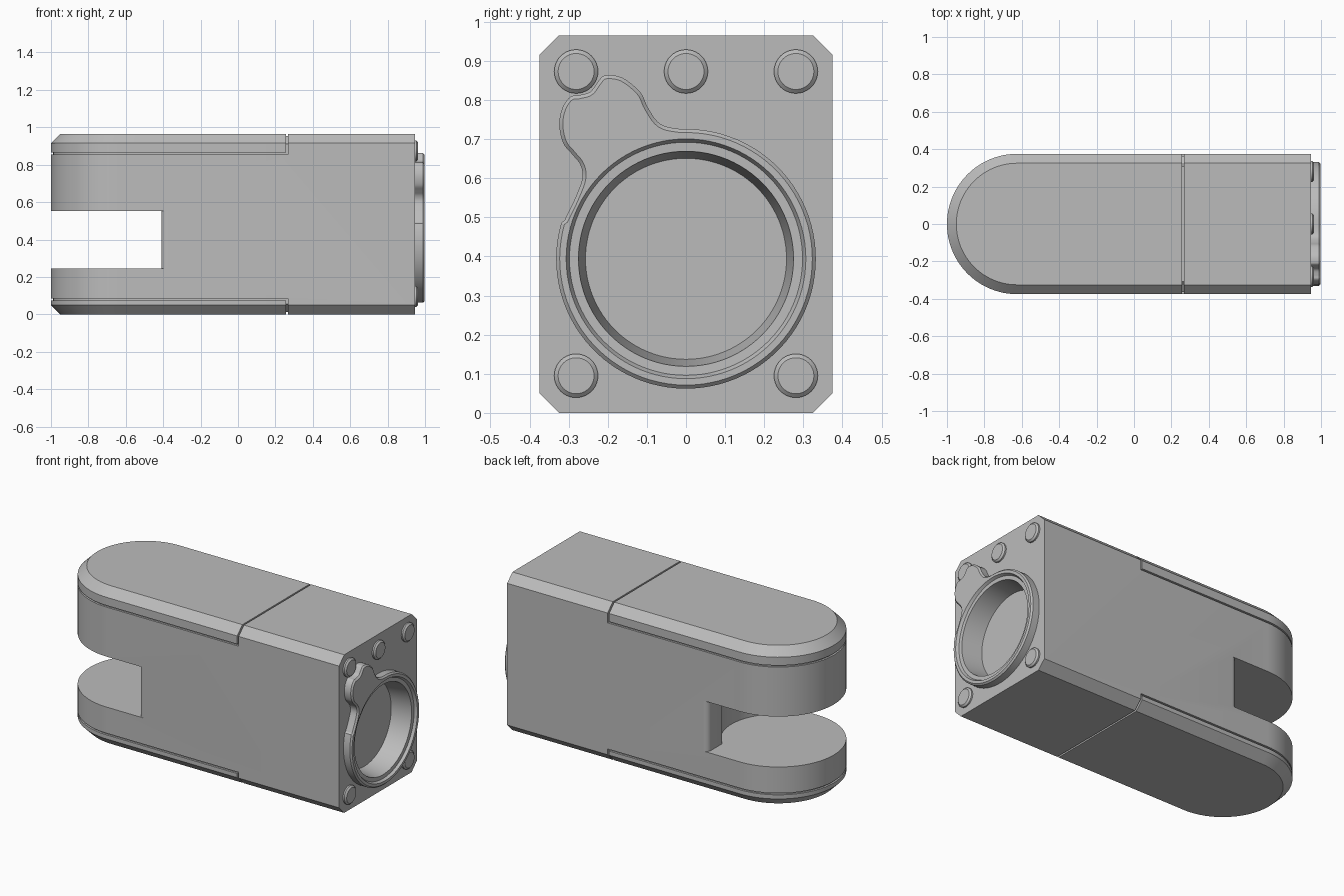
import bpy, bmesh
from math import sin, cos, pi, radians, asin
from mathutils import Vector

if "Cube" in bpy.data.objects:
    bpy.data.objects.remove(bpy.data.objects["Cube"])

grey = bpy.data.materials.new("plain grey")
grey.use_nodes = True
COLOUR = (0.5, 0.5, 0.5, 1)
grey.diffuse_color = COLOUR
grey.node_tree.nodes["Principled BSDF"].inputs["Base Color"].default_value = COLOUR

HALF, HEIGHT, END, BEVEL = 0.375, 0.965, 0.945, 0.05
PIVOT = -0.625          # centre of the rounded end
BORE = (0, 0.394)       # y, z centre of the round port


def loft(name, loops):
    """Closed solid through matching loops of points."""
    bm = bmesh.new()
    rows = [[bm.verts.new(p) for p in loop] for loop in loops]
    n = len(rows[0])
    for a, b in zip(rows, rows[1:]):
        for i in range(n):
            j = (i + 1) % n
            bm.faces.new((a[i], a[j], b[j], b[i]))
    bm.faces.new(rows[0][::-1])
    bm.faces.new(rows[-1])
    bmesh.ops.recalc_face_normals(bm, faces=bm.faces)
    mesh = bpy.data.meshes.new(name)
    bm.to_mesh(mesh)
    bm.free()
    mesh.materials.append(grey)
    ob = bpy.data.objects.new(name, mesh)
    bpy.context.collection.objects.link(ob)
    return ob


def arc(cx, cy, r, start, stop, steps):
    angles = [radians(start + (stop - start) * i / steps) for i in range(steps + 1)]
    return [(cx + r * cos(a), cy + r * sin(a)) for a in angles]


def flat(pts, z):
    return [(x, y, z) for x, y in pts]


def upright(pts, x):
    return [(x, y, z) for y, z in pts]


def stadium(inset, end):
    """Plan outline with a rounded end."""
    w = HALF - inset
    return [(end, w)] + arc(PIVOT, 0, w, 90, 270, 48) + [(end, -w)]


def turned(name, centre, profile, steps=64):
    """Solid turned about an axis along x."""
    return loft(name, [upright(arc(*centre, r, 0, 360 - 360 / steps, steps - 1), x)
                       for x, r in profile])


def select_only(ob):
    bpy.ops.object.select_all(action='DESELECT')
    ob.select_set(True)
    bpy.context.view_layer.objects.active = ob


def cut(ob, cutter):
    mod = ob.modifiers.new("cut", 'BOOLEAN')
    mod.operation, mod.solver, mod.object = 'DIFFERENCE', 'EXACT', cutter
    select_only(ob)
    bpy.ops.object.modifier_apply(modifier=mod.name)
    bpy.data.objects.remove(cutter)


def smooth(ob, angle=20):
    select_only(ob)
    bpy.ops.object.shade_smooth_by_angle(angle=radians(angle))


def offset(pts, d):
    """Move a counter-clockwise outline inward by d."""
    out = []
    for i, p in enumerate(pts):
        t = (Vector(pts[(i + 1) % len(pts)]) - Vector(pts[i - 1])).normalized()
        out.append((p[0] - t.y * d, p[1] + t.x * d))
    return out


def spline(pts, steps=5):
    """Smooth path through the inner points."""
    out = []
    for a, b, c, d in zip(pts, pts[1:], pts[2:], pts[3:]):
        a, b, c, d = map(Vector, (a, b, c, d))
        for i in range(steps):
            t = i / steps
            p = b + (c - a) * t / 2 + (a - b * 2.5 + c * 2 - d / 2) * t**2 \
                + ((b - c) * 1.5 + (d - a) / 2) * t**3
            out.append(tuple(p))
    return out


# Main body with bevelled top and bottom
body = loft("body", [flat(stadium(i, END), z) for z, i in
                     ((0, BEVEL), (BEVEL, 0), (HEIGHT - BEVEL, 0), (HEIGHT, BEVEL))])

# Fork slot with rounded lips and a round recess
LIP, FILLET, RECESS = -0.41, 0.033, 0.32
reach = LIP - PIVOT
sweep = 90 - asin(reach / RECESS) * 180 / pi
half = [(-1.1, 0.5), (LIP + FILLET, 0.5)]
half += arc(LIP + FILLET, HALF - FILLET, FILLET, 90, 180, 8)
half += arc(PIVOT, 0, RECESS, sweep, 0, 16)
slot = half + [(x, -y) for x, y in half[-2::-1]]
cut(body, loft("slot_cutter", [flat(slot, 0.245), flat(slot, 0.553)]))

# Thin grooves marking the end covers
JOINT, GAP, DEPTH = 0.262, 0.01, 0.012
belt = stadium(-0.03, JOINT + GAP / 2) + stadium(DEPTH, JOINT + GAP / 2)[::-1]
for z, top in ((0.855, True), (0.075, False)):
    cut(body, loft("belt_cutter", [flat(belt, z), flat(belt, z + GAP)]))
    w = HALF - DEPTH
    rise = HEIGHT - z if top else z + GAP
    side = [(0.45, rise), (0.45, -0.05), (-0.45, -0.05), (-0.45, rise),
            (-w, rise), (-w, BEVEL + 0.005), (BEVEL + 0.005 - w, DEPTH),
            (w - BEVEL - 0.005, DEPTH), (w, BEVEL + 0.005), (w, rise)]
    if top:
        side = [(y, HEIGHT - d) for y, d in side]
    cut(body, loft("joint_cutter", [upright(side, JOINT - GAP / 2),
                                    upright(side, JOINT + GAP / 2)]))

# Raised port flange with a side lobe
lobe = [(0.06, 0.722), (-0.015, 0.726), (-0.066, 0.739), (-0.097, 0.78),
        (-0.117, 0.82), (-0.163, 0.857), (-0.207, 0.863), (-0.225, 0.847),
        (-0.245, 0.821), (-0.275, 0.812), (-0.296, 0.808), (-0.316, 0.78),
        (-0.324, 0.737), (-0.314, 0.69), (-0.29, 0.66), (-0.27, 0.634),
        (-0.265, 0.6), (-0.283, 0.55), (-0.316, 0.48), (-0.33, 0.43)]
outline = spline(lobe) + arc(*BORE, 0.332, 164, 446, 72)
flange = loft("port_flange", [upright(outline, END - 0.005), upright(outline, 0.988),
                              upright(offset(outline, 0.009), 0.997)])

# Stepped, tapered bore through flange and body
bore = ((0.855, 0.257), (0.98, 0.275), (0.981, 0.298), (0.998, 0.307), (1.02, 0.307))
for part in (flange, body):
    cut(part, turned("bore_cutter", BORE, bore, 96))
    smooth(part)

# Chamfered studs on the end face
for n, (y, z) in enumerate([(-0.281, 0.873), (0, 0.873), (0.281, 0.873),
                            (-0.281, 0.095), (0.281, 0.095)]):
    smooth(turned(f"stud_{n + 1}", (y, z), ((END - 0.005, 0.056), (0.954, 0.056),
                                            (0.963, 0.046)), 40))
